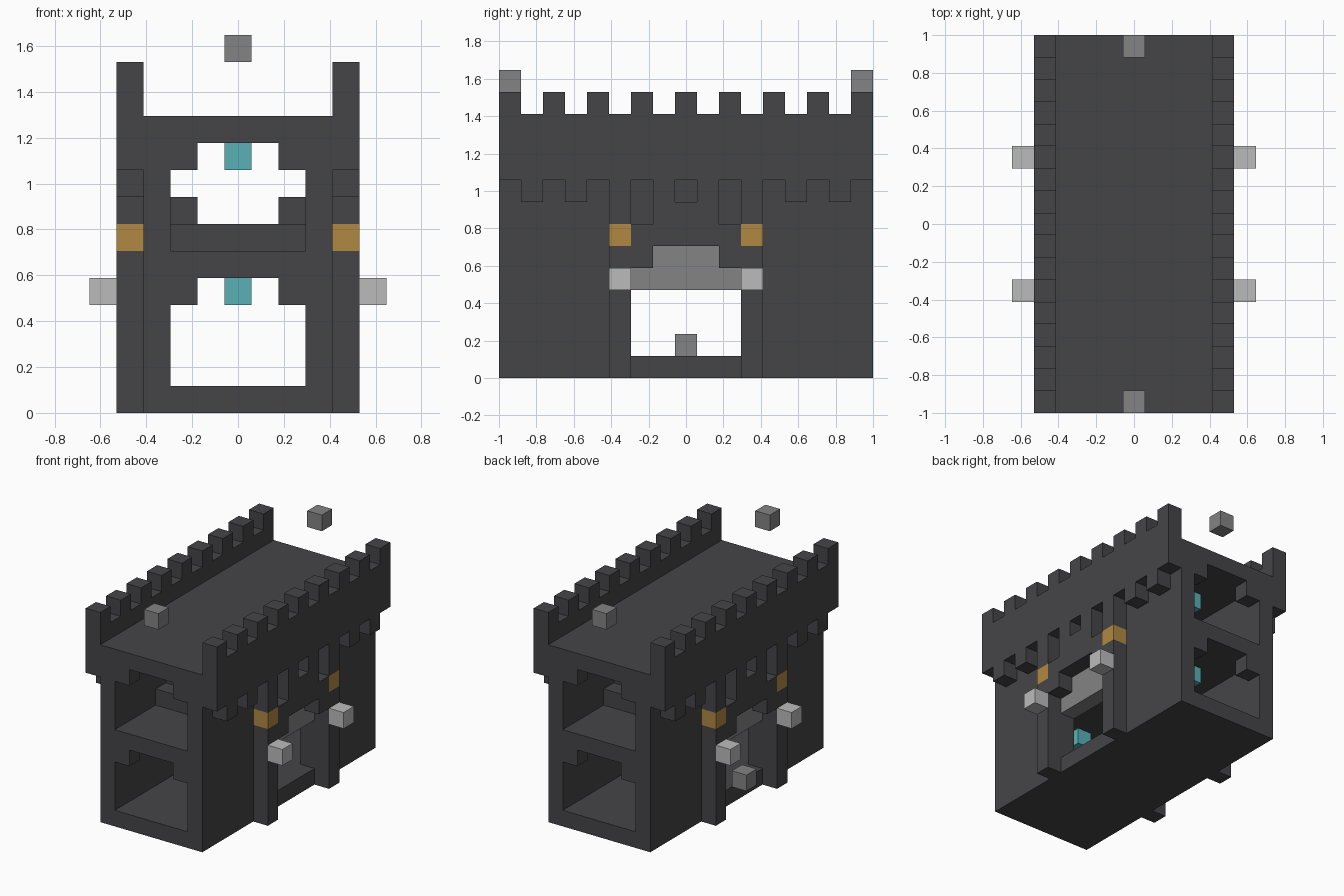
import bpy
import bmesh
from mathutils import Vector

cube = bpy.data.objects.get("Cube")
if cube:
    bpy.data.objects.remove(cube, do_unlink=True)

U = 2 / 17  # size of one block


def material(name, r, g, b):
    m = bpy.data.materials.new(name)
    m.diffuse_color = (r, g, b, 1)
    m.use_nodes = True
    m.node_tree.nodes["Principled BSDF"].inputs["Base Color"].default_value = (r, g, b, 1)
    return m


DARK = material("dark_stone", 0.060, 0.058, 0.064)
GREY = material("mid_grey", 0.23, 0.23, 0.23)
PALE = material("pale_grey", 0.50, 0.50, 0.50)
GOLD = material("amber", 0.44, 0.25, 0.056)
TEAL = material("teal", 0.10, 0.44, 0.47)


def build(name, mat, boxes, mirror_x=False, mirror_y=False):
    """Boxes are (x0, x1, y0, y1, z0, z1) in blocks, mirrored if asked."""
    bm = bmesh.new()
    for x0, x1, y0, y1, z0, z1 in boxes:
        for sx in ((1, -1) if mirror_x else (1,)):
            for sy in ((1, -1) if mirror_y else (1,)):
                size = Vector((x1 - x0, y1 - y0, z1 - z0)) * U
                mid = Vector((sx * (x0 + x1), sy * (y0 + y1), z0 + z1)) * U / 2
                new = bmesh.ops.create_cube(bm, size=1)["verts"]
                for v in new:
                    v.co = v.co * size + mid
    mesh = bpy.data.meshes.new(name)
    bm.to_mesh(mesh)
    bm.free()
    mesh.materials.append(mat)
    ob = bpy.data.objects.new(name, mesh)
    bpy.context.collection.objects.link(ob)
    return ob


# Floors and roof
build("ground_floor", DARK, [(-3.5, 3.5, -8.5, 8.5, 0, 1)])
build("upper_floor", DARK, [(-2.5, 2.5, -8.5, 8.5, 5, 6)])
build("roof", DARK, [(-3.5, 3.5, -8.5, 8.5, 10, 11)])

# Long walls with the stepped gate opening
build("side_walls", DARK, [(2.5, 3.5, 2.5, 8.5, 1, 10),
                           (2.5, 3.5, 1.5, 2.5, 5, 10),
                           (2.5, 3.5, 0, 1.5, 6, 10)], True, True)

# Stepped upper corners of the end openings
build("end_arches", DARK, [(1.5, 2.5, 7.5, 8.5, z, z + 1) for z in (4, 9)], True, True)

# Raised platform and benches above the passage
build("platform", DARK, [(-2.5, 2.5, -4.5, 4.5, 6, 7)])
build("benches", DARK, [(1.5, 2.5, -3.5, 3.5, 7, 8)], True)

# Overhanging parapet, battlements and hanging corbels
build("parapet", DARK, [(3.5, 4.5, -8.5, 8.5, 9, 12)], True)
build("battlements", DARK, [(3.5, 4.5, c - 0.5, c + 0.5, 12, 13)
                            for c in range(-8, 9, 2)], True)
build("corbels", DARK, [(3.5, 4.5, c - 0.5, c + 0.5, 8, 9)
                        for c in range(1, 8, 2)], True, True)

# Gate surround
build("gate_pillars", DARK, [(3.5, 4.5, 2.5, 3.5, 0, 6),
                             (3.5, 4.5, 2.5, 3.5, 7, 8)], True, True)
build("gate_lintel", DARK, [(3.5, 4.5, -2.5, 2.5, 6, 7),
                            (3.5, 4.5, -1.5, 1.5, 7, 8),
                            (3.5, 4.5, 1.5, 2.5, 5, 6),
                            (3.5, 4.5, -2.5, -1.5, 5, 6)], True)
build("pillar_blocks", GOLD, [(3.5, 4.5, 2.5, 3.5, 6, 7)], True, True)
build("raised_gates", GREY, [(2.5, 3.5, -2.5, 2.5, 4, 5),
                             (2.5, 3.5, -1.5, 1.5, 5, 6)], True)

# Loose blocks and lamps
build("gate_lamps", PALE, [(4.5, 5.5, 2.5, 3.5, 4, 5)], True, True)
build("ceiling_lamps", TEAL, [(-0.5, 0.5, 4.5, 5.5, z, z + 1) for z in (4, 9)], False, True)
build("roof_markers", GREY, [(-0.5, 0.5, 7.5, 8.5, 13, 14)], False, True)
build("gate_marker", GREY, [(-4.5, -3.5, -0.5, 0.5, 1, 2)])
